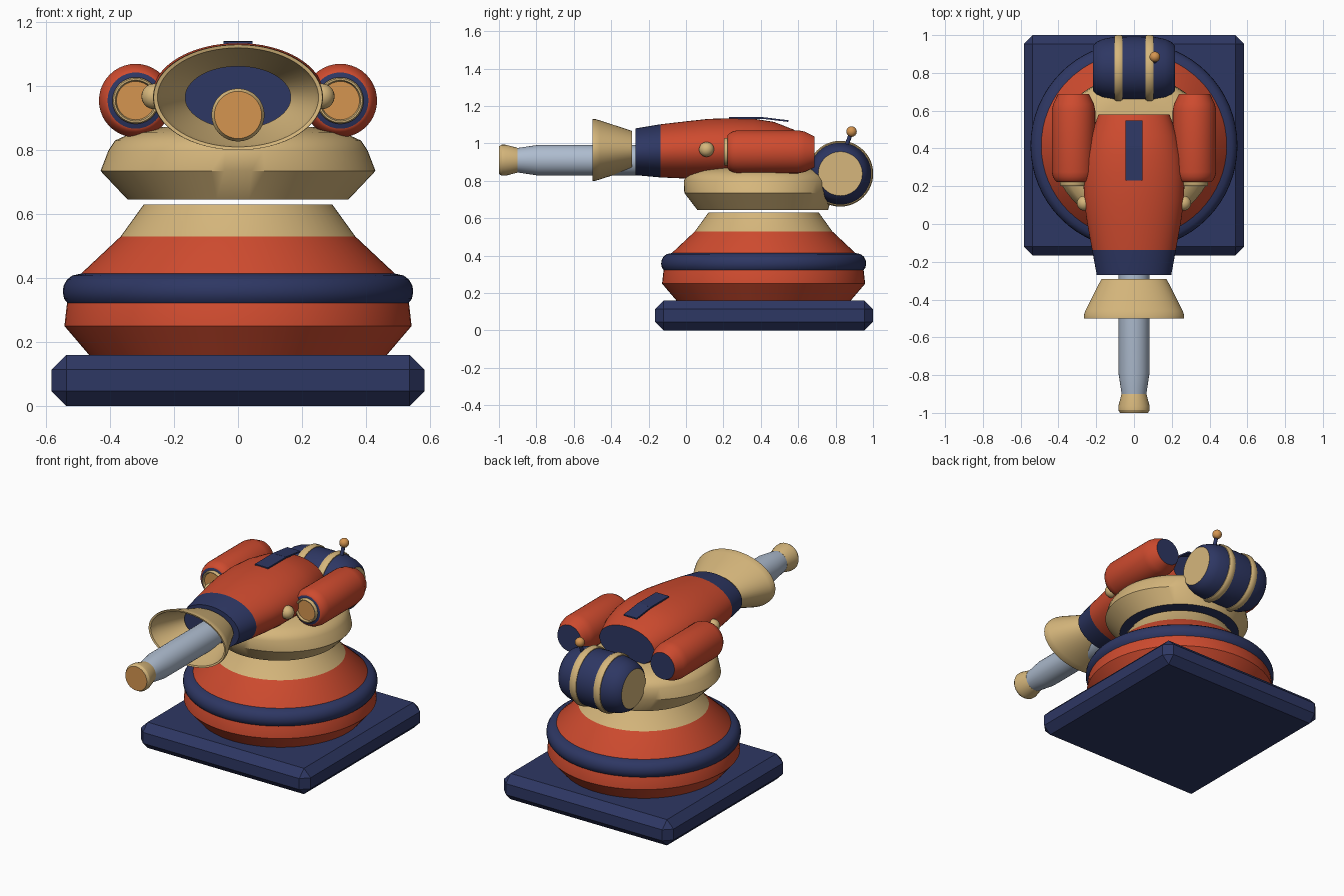
import bpy, bmesh, math
from mathutils import Vector

if "Cube" in bpy.data.objects:
    bpy.data.objects.remove(bpy.data.objects["Cube"])


def make_mat(name, rgb):
    m = bpy.data.materials.new(name)
    m.diffuse_color = (*rgb, 1)
    m.use_nodes = True
    m.node_tree.nodes["Principled BSDF"].inputs["Base Color"].default_value = m.diffuse_color
    return m


MATS = [make_mat("navy", (0.027, 0.038, 0.125)), make_mat("red", (0.62, 0.07, 0.028)),
        make_mat("cream", (0.67, 0.47, 0.20)), make_mat("steel", (0.42, 0.50, 0.62)),
        make_mat("orange", (0.66, 0.30, 0.08))]
NAVY, RED, CREAM, STEEL, ORANGE = range(5)


def finish(name, bm, angle=30):
    bmesh.ops.recalc_face_normals(bm, faces=bm.faces)
    me = bpy.data.meshes.new(name)
    bm.to_mesh(me)
    bm.free()
    ob = bpy.data.objects.new(name, me)
    for m in MATS:
        me.materials.append(m)
    bpy.context.collection.objects.link(ob)
    bpy.ops.object.select_all(action='DESELECT')
    ob.select_set(True)
    bpy.context.view_layer.objects.active = ob
    bpy.ops.object.shade_smooth_by_angle(angle=math.radians(angle))
    return ob


def loft(name, axis, rings, bands, caps=None, n=64, angle=30):
    """Elliptical rings (pos, cu, cv, ru, rv) along an axis; one colour per band.
    caps = (first, last) colours; None joins the last ring to the first."""
    bm = bmesh.new()
    loops = []
    for p, cu, cv, ru, rv in rings:
        loop = []
        for i in range(n):
            a = 2 * math.pi * i / n
            u, v = cu + ru * math.cos(a), cv + rv * math.sin(a)
            loop.append(bm.verts.new({'X': (p, u, v), 'Y': (u, p, v), 'Z': (u, v, p)}[axis]))
        loops.append(loop)
    if caps is None:
        loops.append(loops[0])
    for k, (a, b) in enumerate(zip(loops, loops[1:])):
        for i in range(n):
            j = (i + 1) % n
            f = bm.faces.new((a[i], a[j], b[j], b[i]))
            f.material_index = bands if isinstance(bands, int) else bands[k]
    if caps is not None:
        for loop, c in zip((loops[0], loops[-1]), caps):
            bm.faces.new(loop).material_index = c
    return finish(name, bm, angle)


def lathe(name, axis, cu, cv, profile, bands, caps=None, n=64, angle=30):
    return loft(name, axis, [(p, cu, cv, r, r) for p, r in profile], bands, caps, n, angle)


def ball(name, loc, r, mat):
    bm = bmesh.new()
    bmesh.ops.create_uvsphere(bm, u_segments=24, v_segments=16, radius=r)
    bmesh.ops.translate(bm, verts=bm.verts, vec=loc)
    for f in bm.faces:
        f.material_index = mat
    return finish(name, bm, 60)


def box(name, loc, size, mat, bevel=0.0, tilt=0.0):
    bm = bmesh.new()
    bmesh.ops.create_cube(bm, size=1)
    bmesh.ops.scale(bm, verts=bm.verts, vec=size)
    if bevel:
        bmesh.ops.bevel(bm, geom=bm.edges[:], offset=bevel, segments=1, affect='EDGES')
    for f in bm.faces:
        f.material_index = mat
    ob = finish(name, bm)
    ob.location = loc
    ob.rotation_euler.x = tilt
    return ob


# Square plinth
box("plinth", (0, 0.417, 0.08), (1.166, 1.166, 0.16), NAVY, 0.046)

# Stepped pedestal with neck
lathe("pedestal", 'Z', 0, 0.415,
      [(0.155, 0.462), (0.25, 0.543), (0.32, 0.535), (0.41, 0.495), (0.53, 0.367), (0.63, 0.295)],
      [RED, RED, RED, RED, CREAM], (RED, CREAM))
lathe("pedestal_ring", 'Z', 0, 0.415,
      [(0.32, 0.48), (0.32, 0.532), (0.335, 0.544), (0.355, 0.548), (0.375, 0.546),
       (0.395, 0.535), (0.408, 0.518), (0.414, 0.49)], NAVY, None, angle=40)

# Rotating cushion
loft("turret_cushion", 'Z',
     [(0.645, 0, 0.41, 0.345, 0.35), (0.735, 0, 0.388, 0.43, 0.397), (0.80, 0, 0.388, 0.405, 0.40),
      (0.83, 0, 0.388, 0.385, 0.385), (0.855, 0, 0.388, 0.33, 0.345), (0.872, 0, 0.388, 0.24, 0.27)],
     CREAM, (NAVY, CREAM), angle=35)

# Main housing with dark collar and tail cap
loft("housing", 'Y',
     [(-0.27, 0, 0.955, 0.197, 0.125), (-0.137, 0, 0.96, 0.222, 0.142), (0.0, 0, 0.965, 0.247, 0.153),
      (0.12, 0, 0.97, 0.264, 0.161), (0.25, 0, 0.973, 0.268, 0.162), (0.36, 0, 0.975, 0.255, 0.157),
      (0.47, 0, 0.972, 0.228, 0.143), (0.58, 0, 0.96, 0.188, 0.112)],
     [NAVY] + [RED] * 6, (NAVY, NAVY))

# Flared shield around the barrel
loft("flared_shield", 'Y',
     [(-0.29, 0, 0.965, 0.172, 0.102), (-0.46, 0, 0.965, 0.258, 0.158), (-0.485, 0, 0.965, 0.266, 0.165),
      (-0.50, 0, 0.965, 0.264, 0.165), (-0.497, 0, 0.965, 0.252, 0.155), (-0.45, 0, 0.965, 0.24, 0.146),
      (-0.29, 0, 0.965, 0.165, 0.097)], CREAM)

# Barrel and muzzle
lathe("barrel", 'Y', 0, 0.91,
      [(-0.91, 0.064), (-0.79, 0.082), (-0.25, 0.082)], STEEL, (STEEL, STEEL), 32)
lathe("muzzle", 'Y', 0, 0.91,
      [(-1.0, 0.074), (-0.985, 0.083), (-0.965, 0.083), (-0.90, 0.066)],
      CREAM, (ORANGE, CREAM), 32)

# Side pods with round lenses and rivets
for s, side in ((-1, "left"), (1, "right")):
    x = s * 0.32
    lathe("pod_" + side, 'Y', x, 0.955,
          [(0.222, 0.088), (0.23, 0.098), (0.25, 0.109), (0.275, 0.115), (0.60, 0.115),
           (0.635, 0.108), (0.688, 0.082)], RED, (NAVY, NAVY), 40, 40)
    lathe("lens_rim_" + side, 'Y', x, 0.955,
          [(0.225, 0.073), (0.208, 0.073), (0.202, 0.069), (0.202, 0.064), (0.215, 0.060)],
          CREAM, (CREAM, ORANGE), 40, 40)
    ball("rivet_" + side, Vector((s * 0.262, 0.11, 0.968)), 0.04, CREAM)

# Top sight plate
box("sight_plate_front", (0, 0.32, 1.136), (0.09, 0.18, 0.009), NAVY)
box("sight_plate_rear", (0, 0.475, 1.128), (0.09, 0.145, 0.009), NAVY, tilt=-0.12)

# Rear drum with hoops
DY, DZ = 0.825, 0.838
lathe("drum", 'X', DY, DZ,
      [(-0.217, 0.118), (-0.20, 0.138), (-0.165, 0.154), (-0.11, 0.165), (0, 0.168),
       (0.11, 0.165), (0.165, 0.154), (0.20, 0.138), (0.217, 0.118)],
      NAVY, (CREAM, CREAM), 48, 40)
for s, side in ((-1, "left"), (1, "right")):
    c = s * 0.082
    lathe("drum_hoop_" + side, 'X', DY, DZ,
          [(c - 0.022, 0.155), (c - 0.022, 0.170), (c - 0.012, 0.176), (c + 0.012, 0.176),
           (c + 0.022, 0.170), (c + 0.022, 0.155)], CREAM, None, 48, 50)

# Antenna on the drum
foot, tip = Vector((0.11, 0.855, 0.98)), Vector((0.11, 0.885, 1.063))
bm = bmesh.new()
bmesh.ops.create_cone(bm, cap_ends=True, segments=12, radius1=0.011, radius2=0.011,
                      depth=(tip - foot).length)
bmesh.ops.rotate(bm, verts=bm.verts, cent=(0, 0, 0),
                 matrix=(tip - foot).to_track_quat('Z', 'Y').to_matrix())
bmesh.ops.translate(bm, verts=bm.verts, vec=(foot + tip) / 2)
finish("antenna_stem", bm, 40)
ball("antenna_knob", tip, 0.028, ORANGE)
